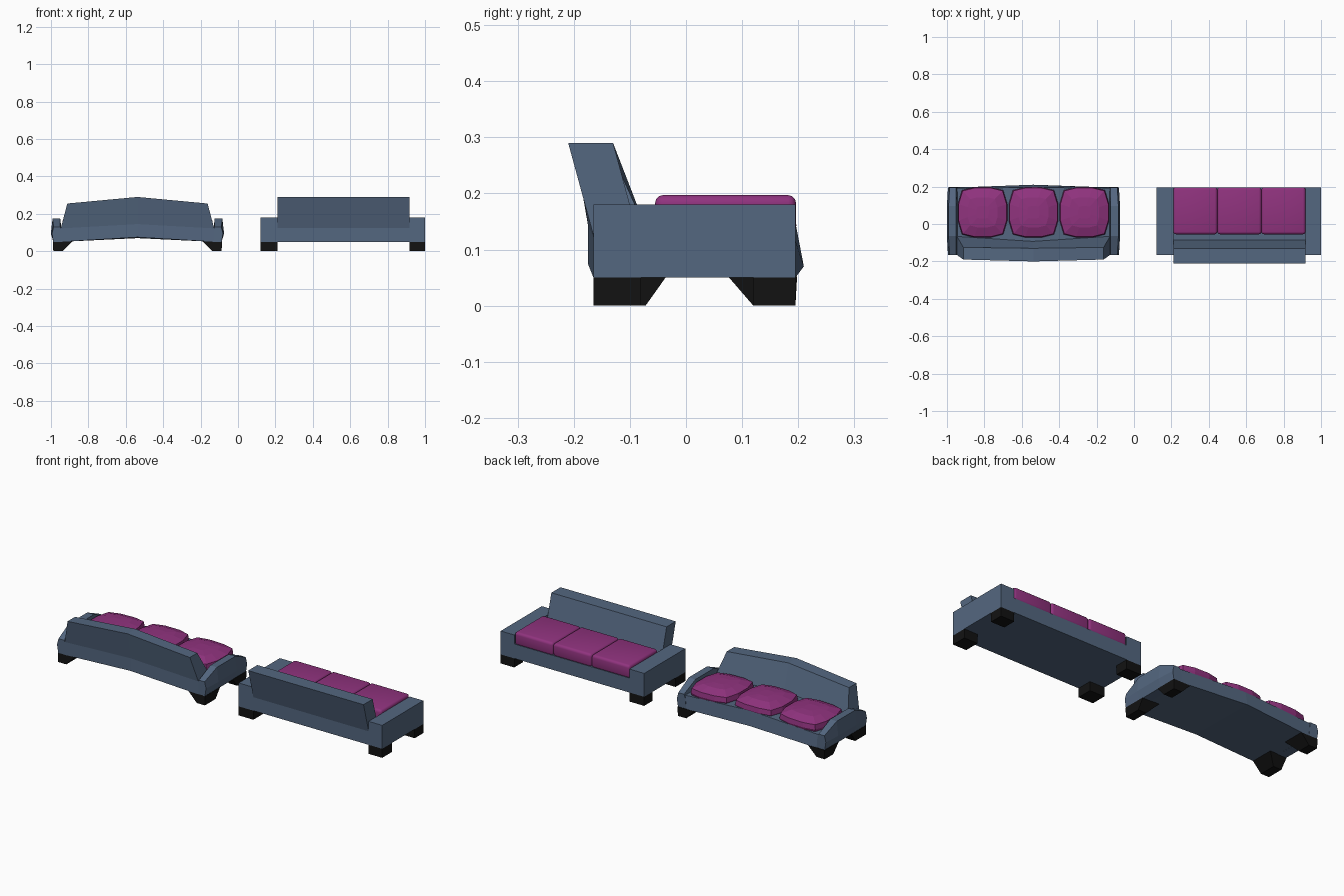
import bpy, bmesh

if "Cube" in bpy.data.objects:
    bpy.data.objects.remove(bpy.data.objects["Cube"])


def material(name, rgb):
    m = bpy.data.materials.new(name)
    m.diffuse_color = (*rgb, 1)
    m.use_nodes = True
    m.node_tree.nodes["Principled BSDF"].inputs["Base Color"].default_value = m.diffuse_color
    return m


SLATE = material("slate fabric", (0.088, 0.135, 0.215))
PURPLE = material("purple fabric", (0.28, 0.033, 0.21))
BLACK = material("black feet", (0.006, 0.006, 0.006))


def loft(name, sections, mat, bevel=0.0, smooth=False):
    """Bridge equal-length closed loops and cap both ends."""
    bm = bmesh.new()
    rings = [[bm.verts.new(p) for p in s] for s in sections]
    n = len(rings[0])
    for a, b in zip(rings, rings[1:]):
        for i in range(n):
            j = (i + 1) % n
            bm.faces.new((a[i], a[j], b[j], b[i]))
    bm.faces.new(rings[0])
    bm.faces.new(rings[-1])
    bmesh.ops.recalc_face_normals(bm, faces=bm.faces)
    me = bpy.data.meshes.new(name)
    bm.to_mesh(me)
    bm.free()
    me.materials.append(mat)
    ob = bpy.data.objects.new(name, me)
    bpy.context.collection.objects.link(ob)
    if bevel:
        mod = ob.modifiers.new("soft edges", 'BEVEL')
        mod.width, mod.segments = bevel, 3
    if smooth:
        for p in me.polygons:
            p.use_smooth = True
    return ob


def rect(x0, x1, y0, y1, z):
    return [(x0, y0, z), (x1, y0, z), (x1, y1, z), (x0, y1, z)]


def box(name, x0, x1, y0, y1, z0, z1, mat, **kw):
    return loft(name, [rect(x0, x1, y0, y1, z0), rect(x0, x1, y0, y1, z1)], mat, **kw)


# ---------- straight sofa (right) ----------
box("straight_seat_base", 0.21, 0.917, -0.165, 0.195, 0.05, 0.13, SLATE)
for x0, x1 in ((0.12, 0.21), (0.917, 1.0)):
    box("straight_arm", x0, x1, -0.165, 0.195, 0.05, 0.18, SLATE)
    for y0, y1 in ((-0.165, -0.08), (0.12, 0.195)):
        box("straight_foot", x0, x1, y0, y1, 0, 0.05, BLACK)
back = [(-0.165, 0.125), (-0.21, 0.29), (-0.13, 0.29), (-0.085, 0.125)]
loft("straight_backrest", [[(x, y, z) for y, z in back] for x in (0.21, 0.917)], SLATE)
w = (0.917 - 0.21) / 3
for i in range(3):
    box("straight_cushion", 0.21 + i * w, 0.21 + (i + 1) * w, -0.055, 0.196,
        0.125, 0.197, PURPLE, bevel=0.014, smooth=True)

# ---------- bowed sofa (left) ----------
CX = -0.5375


def bowed(name, end, mid, mat):
    """Loft end - middle - mirrored end; points are (half width, y, z) and (y, z)."""
    loft(name, [[(CX - h, y, z) for h, y, z in end],
                [(CX, y, z) for y, z in mid],
                [(CX + h, y, z) for h, y, z in end]], mat)


bowed("bowed_seat_base",
      [(.41, -.165, .05), (.41, .195, .05), (.41, .192, .125), (.41, -.165, .125)],
      [(-.175, .075), (.21, .07), (.195, .148), (-.175, .148)], SLATE)
bowed("bowed_backrest",
      [(.41, -.165, .122), (.375, -.19, .255), (.375, -.125, .255), (.41, -.065, .122)],
      [(-.175, .145), (-.2, .29), (-.13, .29), (-.092, .145)], SLATE)

for s in (-1, 1):
    # arm with a domed top
    secs = []
    for y, top, bulge in ((-.165, .13, 0), (-.065, .174, .006), (.095, .174, .006), (.195, .13, 0)):
        prof = [(.40, .05), (.45, .05), (.457 + bulge, .095), (.448 + bulge, top),
                (.413, top), (.405, .11)]
        secs.append([(CX + s * h, y, z) for h, z in prof])
    loft("bowed_arm", secs, SLATE)
    # tapered feet
    for top, bottom in (((-.165, -.035), (-.165, -.072)), ((.075, .198), (.12, .195))):
        loft("bowed_foot", [rect(CX + s * .40, CX + s * .45, *bottom, 0),
                            rect(CX + s * .35, CX + s * .452, *top, 0.052)], BLACK)

# puffy cushions following the bow
corner, side = (.11, .118), (.132, .134)
outline = []
for a, b in ((1, 1), (-1, 1), (-1, -1), (1, -1)):
    pts = [(a * side[0], b * .045), (a * corner[0], b * corner[1]), (a * .045, b * side[1])]
    outline += pts if a * b > 0 else pts[::-1]
for i in (-1, 0, 1):
    secs = []
    for scale, z in ((.93, .115), (1.0, .14), (.97, .165), (.6, .183), (.25, .187)):
        ring = []
        for px, py in outline:
            x = i * .272 + px * scale
            lift = .01 * (1 - abs(x) / .4)
            ring.append((CX + x, .0625 + py * scale, z + lift))
        secs.append(ring)
    loft("bowed_cushion", secs, PURPLE)
